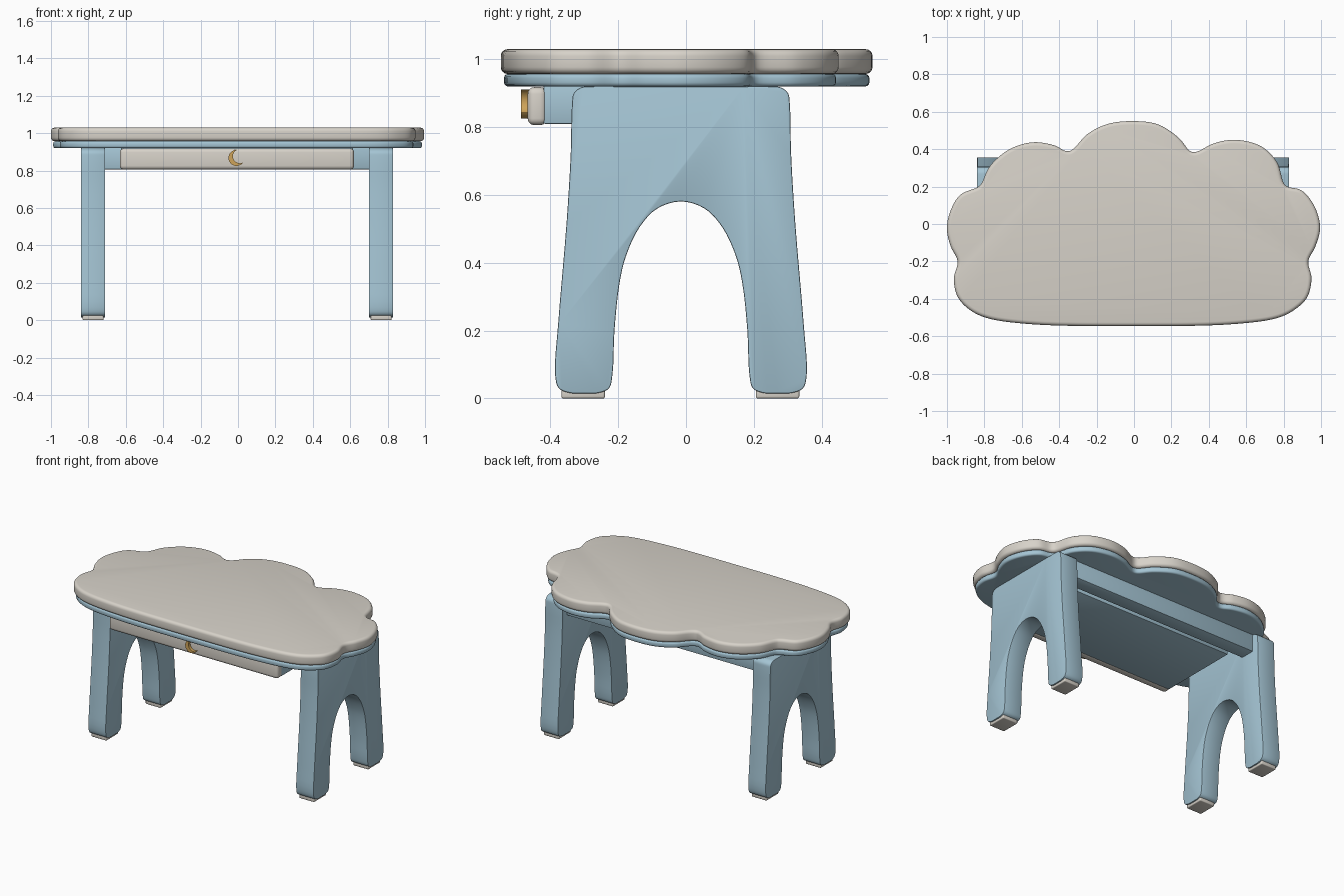
import bpy
import bmesh
import math
from mathutils import Vector

old = bpy.data.objects.get("Cube")
if old:
    bpy.data.objects.remove(old, do_unlink=True)


def material(name, rgb):
    mat = bpy.data.materials.new(name)
    mat.use_nodes = True
    mat.diffuse_color = (*rgb, 1)
    mat.node_tree.nodes["Principled BSDF"].inputs["Base Color"].default_value = (*rgb, 1)
    return mat


CREAM = material("warm cream", (0.68, 0.645, 0.585))
BLUE = material("soft blue", (0.37, 0.55, 0.65))
GOLD = material("gold", (0.62, 0.37, 0.10))

# Maps an outline point (u, v) and a depth w to space, by extrusion axis
PLACE = {
    "x": lambda u, v, w: (w, u, v),
    "y": lambda u, v, w: (u, w, v),
    "z": lambda u, v, w: (u, v, w),
}


def finish(bm, name, mat):
    bmesh.ops.recalc_face_normals(bm, faces=bm.faces)
    mesh = bpy.data.meshes.new(name)
    bm.to_mesh(mesh)
    bm.free()
    mesh.materials.append(mat)
    obj = bpy.data.objects.new(name, mesh)
    bpy.context.collection.objects.link(obj)
    bpy.ops.object.select_all(action="DESELECT")
    obj.select_set(True)
    bpy.context.view_layer.objects.active = obj
    bpy.ops.object.shade_smooth_by_angle(angle=math.radians(40))
    return obj


def round_edges(bm, edges, radius, segments):
    bmesh.ops.bevel(bm, geom=edges, offset=radius, segments=segments,
                    profile=0.5, affect="EDGES", clamp_overlap=False)


def slab(name, outline, axis, low, high, mat, radius=0.0, segments=3):
    """Extrude a closed outline along an axis and round both rims."""
    bm = bmesh.new()
    rings = [[bm.verts.new(PLACE[axis](u, v, w)) for u, v in outline]
             for w in (low, high)]
    caps = [bm.faces.new(ring) for ring in rings]
    count = len(outline)
    for i in range(count):
        j = (i + 1) % count
        bm.faces.new((rings[0][i], rings[0][j], rings[1][j], rings[1][i]))
    bmesh.ops.recalc_face_normals(bm, faces=bm.faces)
    if radius:
        rims = [edge for cap in caps for edge in cap.edges]
        round_edges(bm, rims, radius, segments)
    return finish(bm, name, mat)


def box(name, x, y, z, mat, radius, segments=3):
    bm = bmesh.new()
    bmesh.ops.create_cube(bm, size=1)
    for vert in bm.verts:
        vert.co = Vector([(a + b) / 2 + c * (b - a)
                          for c, (a, b) in zip(vert.co, (x, y, z))])
    round_edges(bm, bm.edges[:], radius, segments)
    return finish(bm, name, mat)


def smooth_loop(points, steps=6):
    """Closed centripetal spline through the points."""
    pts = [Vector(p) for p in points]
    count = len(pts)
    result = []
    for i in range(count):
        p = [pts[(i + k - 1) % count] for k in range(4)]
        t = [0.0]
        for a, b in zip(p, p[1:]):
            t.append(t[-1] + math.sqrt((b - a).length))
        for s in range(steps):
            now = t[1] + (t[2] - t[1]) * s / steps
            level = p
            for span in (1, 2, 3):
                # The last blend uses the middle knots only
                lows = t[1:2] if span == 3 else t[:4 - span]
                highs = t[2:3] if span == 3 else t[span:]
                level = [a.lerp(b, (now - lo) / (hi - lo))
                         for a, b, lo, hi in zip(level, level[1:], lows, highs)]
            result.append(tuple(level[0]))
    return result


# Cloud-shaped top: back lobes, right end, straight front, left end
cloud = smooth_loop([
    (-.345, .39), (-.32, .405), (-.25, .48), (-.14, .535), (0, .55), (.13, .532),
    (.24, .46), (.3, .39), (.33, .385), (.43, .432), (.545, .45), (.68, .415),
    (.765, .33), (.8, .22), (.82, .2), (.895, .18), (.965, .095), (.995, -.02),
    (.97, -.12), (.932, -.2), (.949, -.29), (.927, -.39), (.87, -.45), (.775, -.5),
    (.535, -.535), (0, -.546), (-.56, -.535), (-.795, -.5), (-.89, -.45),
    (-.945, -.385), (-.963, -.29), (-.943, -.2), (-.98, -.12), (-1, -.03),
    (-.985, .06), (-.93, .155), (-.84, .195), (-.82, .21), (-.77, .31),
    (-.665, .4), (-.54, .437), (-.425, .42), (-.37, .392),
])
slab("table_top", cloud, "z", 0.957, 1.03, CREAM, radius=0.02, segments=4)
under = [(u * 0.988, v * 0.983) for u, v in cloud]
slab("under_top", under, "z", 0.92, 0.957, BLUE, radius=0.012)

# Arched side panels: half profile from the top down, then up the arch
half = [(.15, .92), (.27, .92), (.295, .917), (.316, .9), (.321, .87), (.325, .72),
        (.337, .52), (.362, .22), (.371, .07), (.36, .03), (.325, .016), (.285, .015),
        (.245, .016), (.212, .03), (.202, .07), (.196, .2), (.181, .34), (.162, .42),
        (.122, .505), (.07, .56)]
mirrored = [(-u, v) for u, v in reversed(half)]
CENTER_X, CENTER_Y = -0.005, -0.015
panel = [(u + CENTER_Y, v) for u, v in
         smooth_loop([(0, .92)] + half + [(0, .581)] + mirrored, steps=4)]

for side, label in ((1, "left"), (-1, "right")):
    inner, outer = sorted((CENTER_X + side * 0.705, CENTER_X + side * 0.835))
    slab(label + "_leg_panel", panel, "x", inner, outer, BLUE, radius=0.004, segments=2)
    for y, end in ((-0.303, "front"), (0.27, "back")):
        box(f"{label}_{end}_foot", (inner + 0.009, outer - 0.009),
            (y - 0.064, y + 0.064), (0, 0.03), CREAM, 0.006)

# Back rail between the side panels
box("back_rail", (-0.72, 0.71), (0.16, 0.26), (0.806, 0.925), BLUE, 0.005, 2)

# Drawer
box("drawer_box", (-0.625, 0.615), (-0.42, 0.13), (0.81, 0.922), BLUE, 0.004, 2)
box("drawer_front", (-0.632, 0.62), (-0.467, -0.41), (0.806, 0.918), CREAM, 0.02, 4)

# Crescent handle: outer arc out to the tips, inner arc back
RADIUS, SHIFT, TIP, TURN = 0.043, 0.02, math.radians(60), math.radians(25)
tip_u, tip_v = RADIUS * math.cos(TIP), RADIUS * math.sin(TIP)
bite = math.hypot(tip_u - SHIFT, tip_v)
bite_tip = math.atan2(tip_v, tip_u - SHIFT)


def arc(center, radius, start, end, steps=24):
    return [(center + radius * math.cos(start + (end - start) * i / steps),
             radius * math.sin(start + (end - start) * i / steps))
            for i in range(steps)]


crescent = (arc(0, RADIUS, TIP, math.tau - TIP)
            + arc(SHIFT, bite, math.tau - bite_tip, bite_tip))
c, s = math.cos(TURN), math.sin(TURN)
moon = [(-0.008 + u * c - v * s, 0.868 + u * s + v * c) for u, v in crescent]
slab("crescent_handle", moon, "y", -0.486, -0.46, GOLD)
